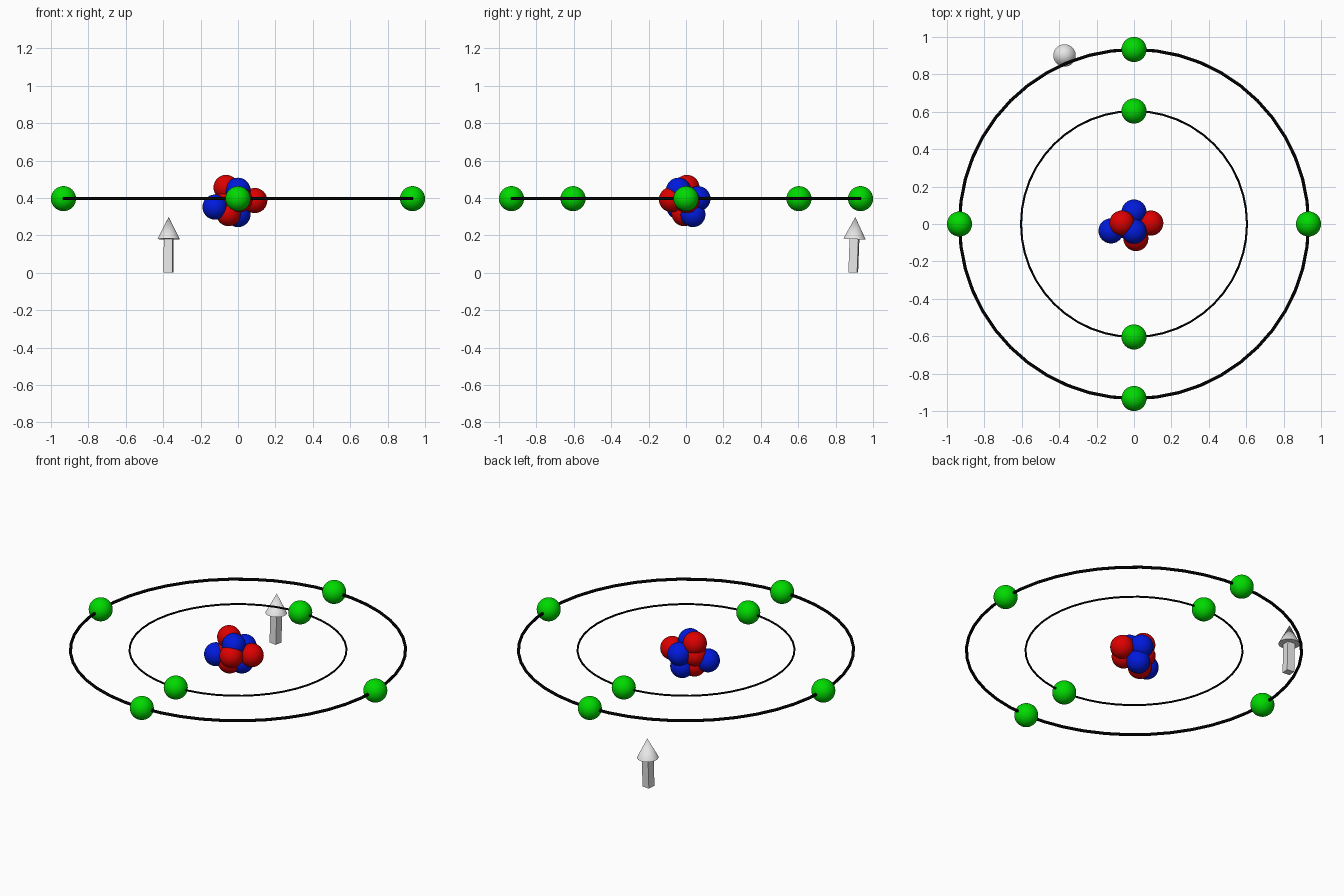
import bpy, math

if "Cube" in bpy.data.objects:
    bpy.data.objects.remove(bpy.data.objects["Cube"])

def material(name, rgb):
    m = bpy.data.materials.new(name)
    m.diffuse_color = (*rgb, 1)
    m.use_nodes = True
    m.node_tree.nodes["Principled BSDF"].inputs["Base Color"].default_value = m.diffuse_color
    return m

GREEN = material("green", (0.0, 0.70, 0.0))
RED = material("red", (0.72, 0.0, 0.0))
BLUE = material("blue", (0.0, 0.01, 0.72))
BLACK = material("black", (0.0, 0.0, 0.0))
GREY = material("grey", (0.8, 0.8, 0.8))

Z = 0.396       # height of the orbit plane
BALL = 0.067    # radius of every particle

def finish(name, mat, smooth=True):
    ob = bpy.context.object
    ob.name = name
    ob.data.materials.append(mat)
    if smooth:
        bpy.ops.object.shade_smooth_by_angle(angle=math.radians(40))
    return ob

def ball(name, mat, loc):
    bpy.ops.mesh.primitive_uv_sphere_add(segments=32, ring_count=16, radius=BALL, location=loc)
    finish(name, mat)

def orbit(name, radius, thickness):
    bpy.ops.mesh.primitive_torus_add(major_radius=radius, minor_radius=thickness,
                                     major_segments=48, minor_segments=12, location=(0, 0, Z))
    finish(name, BLACK)

# Orbits with their electrons
INNER, OUTER = 0.604, 0.933
orbit("inner_orbit", INNER, 0.0055)
orbit("outer_orbit", OUTER, 0.0085)
for s in (-1, 1):
    ball("inner_electron", GREEN, (0, s * INNER, Z))
    ball("outer_electron", GREEN, (0, s * OUTER, Z))
    ball("outer_electron", GREEN, (s * OUTER, 0, Z))

# Nucleus cluster, heights relative to the orbit plane
protons = [(-0.064, 0.005, 0.06), (0.09, 0.005, -0.01), (0.01, -0.078, -0.005),
           (-0.05, -0.01, -0.08), (-0.065, 0.005, -0.01)]
neutrons = [(0, -0.04, 0.045), (-0.123, -0.037, -0.045), (0, 0.064, 0), (0, 0.037, -0.085)]
for x, y, h in protons:
    ball("proton", RED, (x, y, Z + h))
for x, y, h in neutrons:
    ball("neutron", BLUE, (x, y, Z + h))

# Arrow: square shaft and cone head, leaning slightly back
TILT, TURN = math.radians(-2.2), math.radians(-7)

def along(h):
    return (-0.371, 0.894 - h * math.sin(TILT), h * math.cos(TILT))

bpy.ops.mesh.primitive_cube_add(size=1, location=along(0.0925), rotation=(TILT, 0, TURN))
bpy.context.object.scale = (0.047, 0.047, 0.183)
finish("arrow_shaft", GREY, smooth=False)
bpy.ops.mesh.primitive_cone_add(vertices=32, radius1=0.06, radius2=0, depth=0.118,
                                location=along(0.239), rotation=(TILT, 0, TURN))
finish("arrow_head", GREY)
